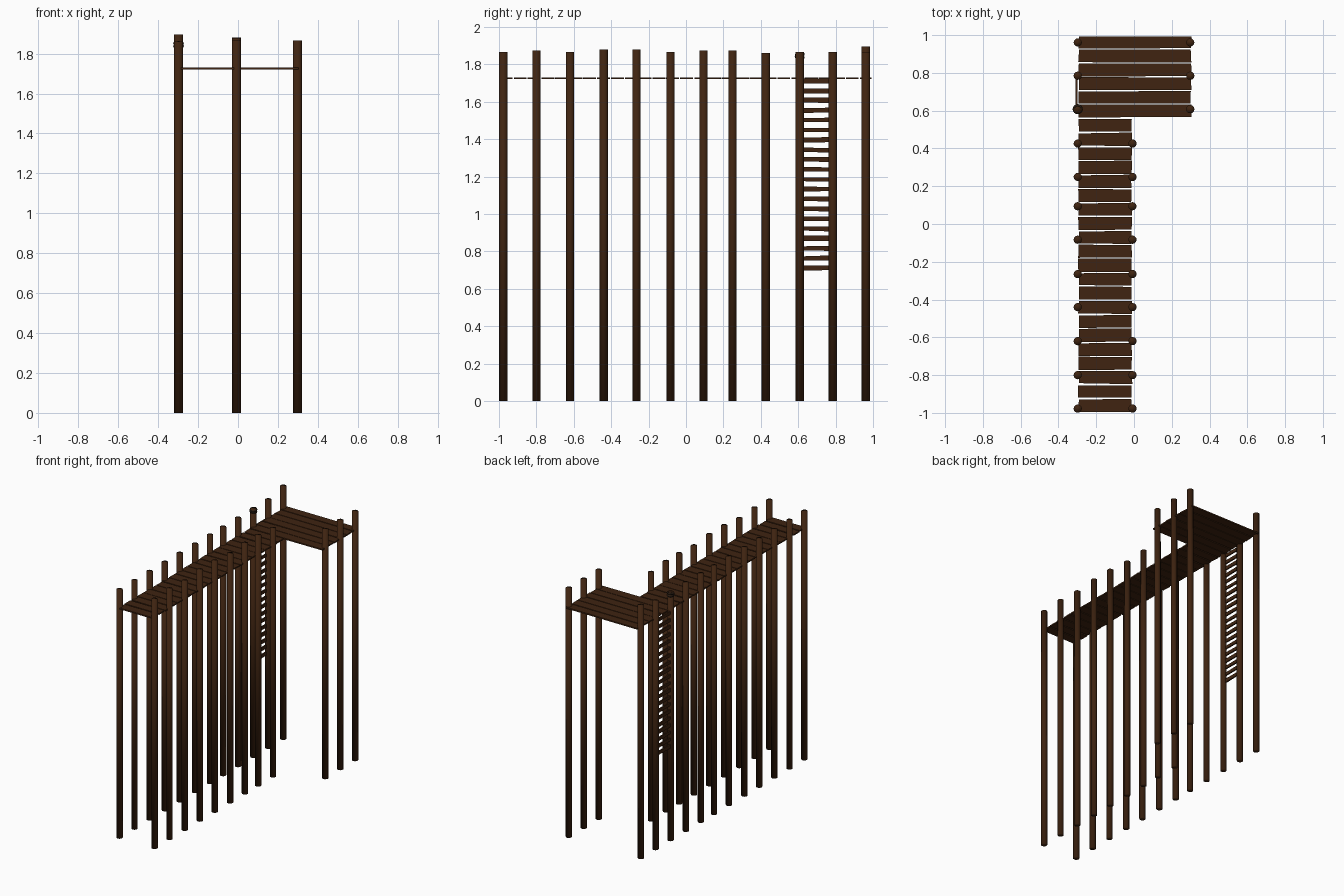
import bpy, bmesh, math, random
from mathutils import Matrix, Vector

random.seed(7)
cube = bpy.data.objects.get("Cube")
if cube:
    bpy.data.objects.remove(cube)


def material(name, rgb):
    m = bpy.data.materials.new(name)
    m.use_nodes = True
    m.diffuse_color = (*rgb, 1)
    m.node_tree.nodes["Principled BSDF"].inputs["Base Color"].default_value = (*rgb, 1)
    return m


wood = material("dark brown wood", (0.05, 0.0175, 0.0055))
rope = material("dark rope", (0.02, 0.011, 0.006))


def finish(name, bm, mat, smooth=False):
    mesh = bpy.data.meshes.new(name)
    bm.to_mesh(mesh)
    bm.free()
    mesh.materials.append(mat)
    for p in mesh.polygons:
        p.use_smooth = smooth
    obj = bpy.data.objects.new(name, mesh)
    bpy.context.collection.objects.link(obj)
    return obj


def post(name, x, y, top, radius=0.022):
    # round pile, softly shaded over its ends
    bm = bmesh.new()
    bmesh.ops.create_cone(bm, cap_ends=True, segments=12, radius1=radius, radius2=radius,
                          depth=top, matrix=Matrix.Translation((x, y, top / 2)))
    finish(name, bm, wood, True)


def board(name, centre, size, wobble, axis):
    # rough-cut board: a box whose ends are pushed around a little
    bm = bmesh.new()
    bmesh.ops.create_cube(bm, size=1, matrix=Matrix.Translation(centre)
                          @ Matrix.Diagonal((*size, 1)))
    ends = {}
    for v in bm.verts:
        key = tuple(v.co[i] > centre[i] for i in (0, 1, 2) if i != axis[2])
        if key not in ends:
            ends[key] = Vector((0, 0, 0))
            for i in axis[:2]:
                ends[key][i] = random.uniform(-wobble, wobble)
        v.co += ends[key]
    finish(name, bm, wood)


# piles: one full row on one side, a short-walkway row and three platform piles
LEFT, MIDDLE, RIGHT = -0.298, -0.008, 0.298
rows = [-0.977, -0.80, -0.62, -0.44, -0.265, -0.083, 0.094, 0.249, 0.426, 0.608, 0.785, 0.961]
tops = [1.865, 1.875, 1.865, 1.88, 1.88, 1.865, 1.875, 1.875, 1.86, 1.865, 1.865, 1.865]
for i, (y, top) in enumerate(zip(rows, tops)):
    last = i == len(rows) - 1
    post(f"outer_post_{i + 1}", LEFT, y, 1.895 if last else 1.86)
    post(f"inner_post_{i + 1}", MIDDLE if y < 0.5 else RIGHT, y, top)


# deck boards
def deck(name, count, y0, y1, x0, x1):
    pitch = (y1 - y0) / count
    for i in range(count):
        centre = ((x0 + x1) / 2, y0 + (i + 0.5) * pitch, 1.726)
        board(f"{name}_{i + 1}", centre, (x1 - x0, pitch - 0.007, 0.01), 0.003, (0, 1, 2))


deck("walkway_plank", 21, -0.997, 0.559, -0.293, -0.012)
deck("platform_plank", 6, 0.562, 0.997, -0.293, 0.302)

# ladder rungs nailed between two outer piles
for i in range(20):
    centre = (-0.304, 0.697, 0.711 + i * 0.0527)
    board(f"ladder_rung_{i + 1}", centre, (0.01, 0.16, 0.025), 0.003, (1, 2, 0))

# rope coils round the pile beside the ladder
SIDES, TUBE = 16, 6
for i, tilt in enumerate((-0.12, 0.15)):
    bm = bmesh.new()
    rings = []
    for s in range(SIDES):
        a = math.tau * s / SIDES
        ring = []
        for t in range(TUBE):
            b = math.tau * t / TUBE
            r = 0.0205 + 0.0065 * math.cos(b)
            ring.append(bm.verts.new((r * math.cos(a), r * math.sin(a), 0.008 * math.sin(b))))
        rings.append(ring)
    for s in range(SIDES):
        p, q = rings[s], rings[(s + 1) % SIDES]
        for t in range(TUBE):
            u = (t + 1) % TUBE
            bm.faces.new((p[t], q[t], q[u], p[u]))
    place = Matrix.Translation((LEFT, rows[9], 1.838 + 0.014 * i)) @ Matrix.Rotation(tilt, 4, "X")
    bm.transform(place)
    finish(f"rope_coil_{i + 1}", bm, rope, True)
